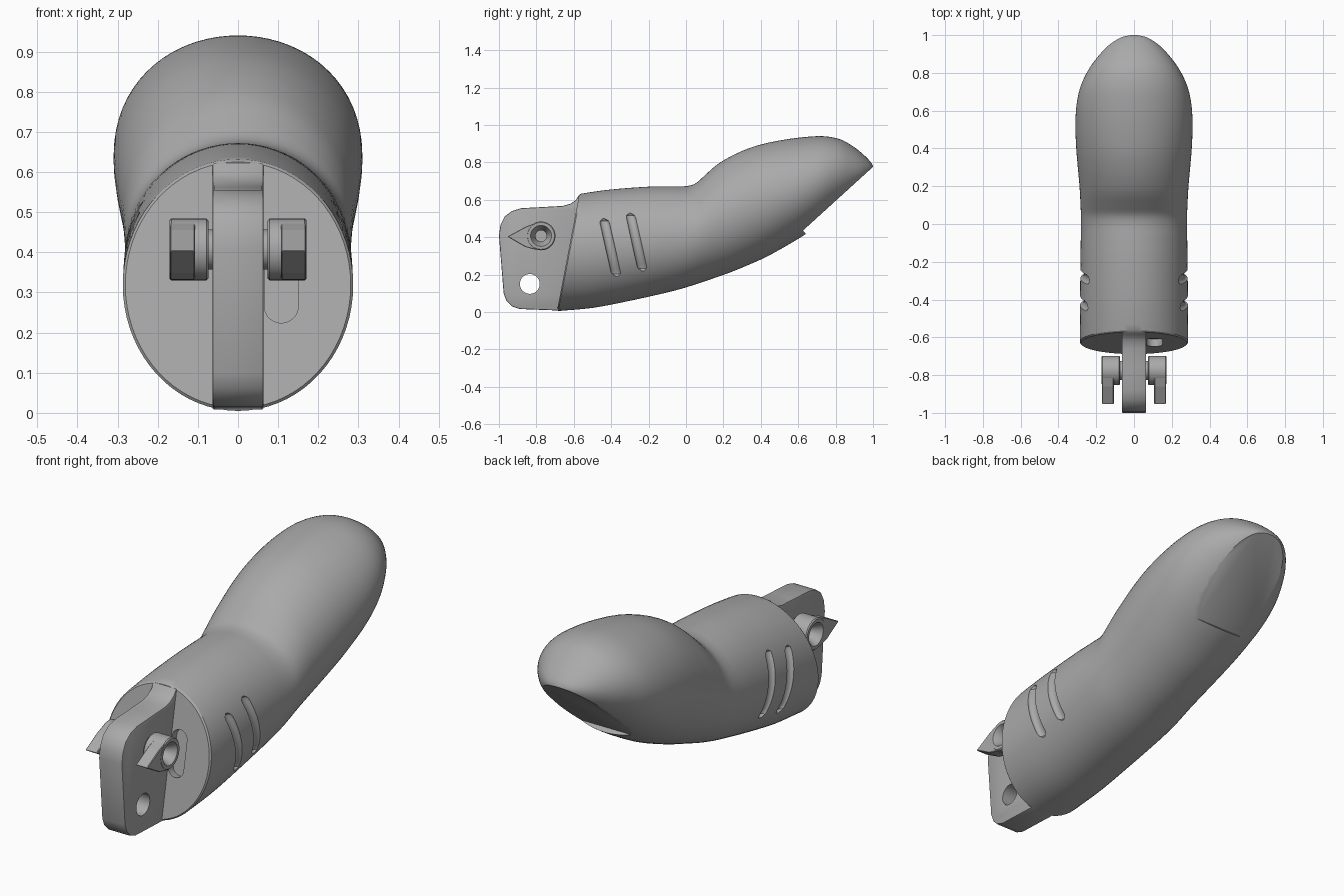
import bpy, bmesh
from math import sin, cos, pi, sqrt, radians, atan2
from mathutils import Vector, Matrix

default = bpy.data.objects.get("Cube")
if default:
    bpy.data.objects.remove(default)

grey = bpy.data.materials.new("plain grey")
grey.use_nodes = True
tone = (0.4, 0.4, 0.4, 1)
grey.diffuse_color = tone
grey.node_tree.nodes["Principled BSDF"].inputs["Base Color"].default_value = tone


def finish(name, bm):
    bmesh.ops.recalc_face_normals(bm, faces=bm.faces)
    mesh = bpy.data.meshes.new(name)
    bm.to_mesh(mesh)
    bm.free()
    mesh.materials.append(grey)
    obj = bpy.data.objects.new(name, mesh)
    bpy.context.collection.objects.link(obj)
    return obj


def loft(name, rings, closed=False):
    """Skin a list of equally sized point rings, capped unless closed."""
    bm = bmesh.new()
    rows = [[bm.verts.new(p) for p in ring] for ring in rings]
    n = len(rows[0])
    pairs = list(zip(rows, rows[1:]))
    if closed:
        pairs.append((rows[-1], rows[0]))
    else:
        bm.faces.new(rows[0])
        bm.faces.new(rows[-1])
    for a, b in pairs:
        for i in range(n):
            j = (i + 1) % n
            bm.faces.new((a[i], a[j], b[j], b[i]))
    return finish(name, bm)


def slab(name, outline, x0, x1):
    """Extrude a (y, z) outline along x."""
    return loft(name, [[(x, y, z) for y, z in outline] for x in (x0, x1)])


def apply(obj, mod):
    bpy.context.view_layer.objects.active = obj
    bpy.ops.object.modifier_apply(modifier=mod.name)


def cut(obj, cutter):
    mod = obj.modifiers.new("cut", "BOOLEAN")
    mod.object = cutter
    mod.solver = "EXACT"
    apply(obj, mod)
    bpy.data.objects.remove(cutter)


def bevel(obj, width, segments=2):
    mod = obj.modifiers.new("bevel", "BEVEL")
    mod.width = width
    mod.segments = segments
    mod.limit_method = "ANGLE"
    mod.angle_limit = radians(40)
    apply(obj, mod)


def smooth(obj, angle=30):
    bpy.ops.object.select_all(action="DESELECT")
    obj.select_set(True)
    bpy.context.view_layer.objects.active = obj
    bpy.ops.object.shade_smooth_by_angle(angle=radians(angle))


def spline(points, steps):
    """Catmull-Rom interpolation through points of any dimension."""
    pts = [Vector(p) for p in points]
    pts = [2 * pts[0] - pts[1]] + pts + [2 * pts[-1] - pts[-2]]
    out = []
    for a, b, c, d in zip(pts, pts[1:], pts[2:], pts[3:]):
        for k in range(steps):
            t = k / steps
            out.append(b + (c - a) * t / 2 + (2 * a - 5 * b + 4 * c - d) * t**2 / 2
                       + (3 * b - 3 * c + d - a) * t**3 / 2)
    return out + [pts[-2]]


def oval(low, high, half_width, n=72):
    centre, arm = (low + high) / 2, (high - low) / 2
    side = Vector((half_width, 0, 0))
    return [centre + side * cos(2 * pi * i / n) + arm * sin(2 * pi * i / n) for i in range(n)]


# Fingertip body: bottom y, bottom z, top y, top z for each section, then half widths
spans = [(-.69, .005, -.57, .632), (-.5, .022, -.4, .655), (-.3, .06, -.2, .67),
         (-.12, .1, -.07, .672), (-.03, .123, .0, .673), (.04, .144, .05, .687),
         (.1, .164, .1, .73), (.17, .188, .15, .775), (.24, .213, .2, .81),
         (.33, .25, .28, .852), (.43, .295, .38, .89), (.53, .35, .5, .917),
         (.63, .41, .62, .934), (.72, .475, .73, .94), (.81, .55, .82, .925),
         (.88, .61, .89, .888), (.94, .67, .945, .845), (.985, .73, .985, .805),
         (1, .765, 1, .78)]
widths = [.287, .286, .284, .282, .281, .281, .283, .286, .29, .298,
          .306, .31, .305, .284, .242, .192, .138, .075, .02]
lows = spline([(0, s[0], s[1]) for s in spans], 4)
highs = spline([(0, s[2], s[3]) for s in spans], 4)
halves = [v.x for v in spline([(w, 0, 0) for w in widths], 4)]
rings = [oval(*args) for args in zip(lows, highs, halves)]
middle = (lows[0] + highs[0]) / 2
rim = [middle + (p - middle) * 0.978 for p in rings[0]]
rings[0] = [p + Vector((0, 0.007, 0)) for p in rings[0]]
body = loft("fingertip_body", [rim] + rings)

# Flat nail area cut under the tip
start, end = Vector((0, .625, .435)), Vector((0, 1, .776))
along = (end - start).normalized()
down = Vector((0, along.z, -along.y))
corners = [start, start + along, start + along + down, start + down]
cut(body, slab("nail_cutter", [(p.y, p.z) for p in corners], -.4, .4))

# Two grip grooves on each side, following the surface
for side in (1, -1):
    for y0, z0, zc, hh in ((-.44, .5, .345, .31), (-.3, .53, .37, .3)):
        tube = []
        for k in range(25):
            t = k / 24
            y, z = y0 + .07 * t, z0 - .31 * t
            x = side * .285 * sqrt(1 - ((z - zc) / hh) ** 2)
            r = .026 * sqrt(max(.06, 1 - max(0, abs(2 * t - 1) - .84) ** 2 / .0256))
            tube.append([(x + r * .8 * cos(a), y + r * sin(a), z)
                         for a in (pi * i / 8 for i in range(16))])
        cut(body, loft("groove_cutter", tube))

# Shallow round-ended pocket in the tilted front face
lean = (highs[0] - lows[0]).normalized()
inward = Vector((0, lean.z, -lean.y))
pocket = []
for depth in (-.05, .04):
    ring = []
    for i in range(32):
        a = 2 * pi * (i + .5) / 32
        height = .265 + (.14 if sin(a) > 0 else 0) + .042 * sin(a)
        ring.append(lows[0] + lean * height + inward * depth + Vector((.108 + .042 * cos(a), 0, 0)))
    pocket.append(ring)
cut(body, loft("pocket_cutter", pocket))
smooth(body)

# Hinge tab with a cross hole
outline = [(-.5, .55), (-.573, .625), (-.59, .597), (-.62, .578), (-.66, .567), (-.75, .562),
           (-.88, .555), (-.93, .54), (-.97, .51), (-.992, .465), (-1, .41),
           (-.975, .1), (-.96, .06), (-.93, .03), (-.89, .016), (-.68, .008), (-.5, .06)]
tab = slab("hinge_tab", outline, -.064, .064)
bevel(tab, .006)
hole = [(-.835 + .053 * cos(pi * i / 16), .15 + .053 * sin(pi * i / 16)) for i in range(32)]
cut(tab, slab("hole_cutter", hole, -.2, .2))
smooth(tab)

# Countersunk boss and pointed lug on each side of the tab
boss_profile = [(.055, .05), (.073, .05), (.073, .071), (.079, .077), (.166, .077),
                (.171, .072), (.171, .056), (.125, .03), (.055, .03)]
lug_outline = [(-.955, .403), (-.86, .455), (-.8, .478), (-.834, .43),
               (-.84, .405), (-.834, .38), (-.8, .332), (-.86, .348)]
for side, word in ((1, "left"), (-1, "right")):
    turned = []
    for i in range(40):
        a = 2 * pi * i / 40
        turned.append([(side * x, -.775 + r * cos(a), .407 + r * sin(a)) for x, r in boss_profile])
    smooth(loft(word + "_boss", turned, closed=True))
    lug = slab(word + "_lug", lug_outline, side * .107, side * .17)
    bevel(lug, .003, 1)
